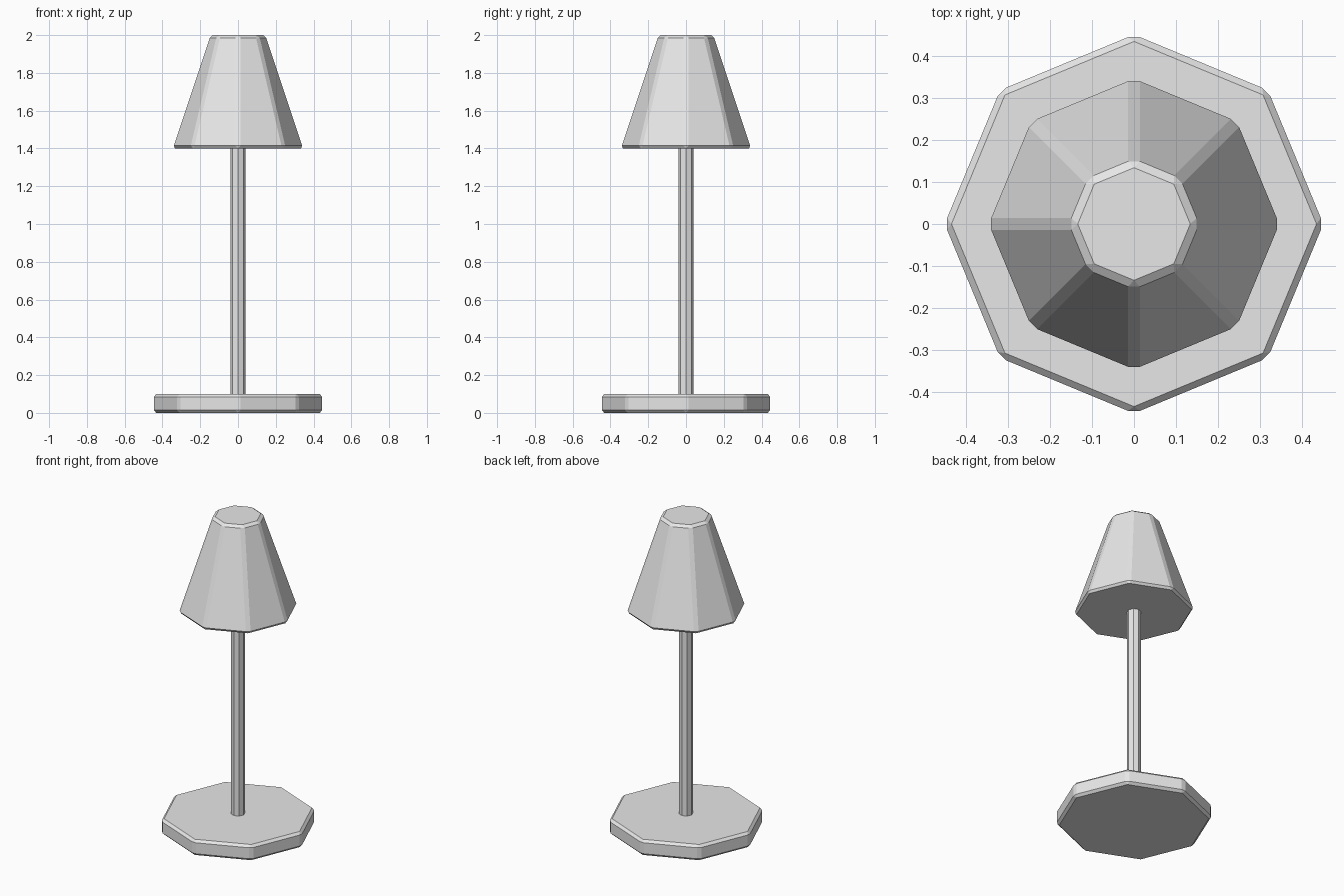
import bpy
import bmesh
from mathutils import Matrix

default = bpy.data.objects.get("Cube")
if default:
    bpy.data.objects.remove(default, do_unlink=True)

SIDES = 8
BEVEL = 0.015

# One plain grey for the whole lamp
grey = bpy.data.materials.new("light grey")
grey.use_nodes = True
colour = (0.8, 0.8, 0.8, 1)
grey.diffuse_color = colour
grey.node_tree.nodes["Principled BSDF"].inputs["Base Color"].default_value = colour


def octagon_part(name, r_bottom, r_top, z_bottom, z_top, bevel=0):
    """Eight-sided cylinder or cone, corners on the axes, with chamfered edges."""
    bm = bmesh.new()
    bmesh.ops.create_cone(
        bm, cap_ends=True, segments=SIDES, radius1=r_bottom, radius2=r_top,
        depth=z_top - z_bottom,
        matrix=Matrix.Translation((0, 0, (z_bottom + z_top) / 2)))
    if bevel:
        bmesh.ops.bevel(bm, geom=bm.edges[:], offset=bevel, segments=1,
                        affect='EDGES', clamp_overlap=True)
    mesh = bpy.data.meshes.new(name)
    bm.to_mesh(mesh)
    bm.free()
    mesh.materials.append(grey)
    obj = bpy.data.objects.new(name, mesh)
    bpy.context.collection.objects.link(obj)
    return obj


# Base, pole and shade
octagon_part("base", 0.45, 0.45, 0, 0.1, BEVEL)
octagon_part("pole", 0.04, 0.04, 0.09, 1.41)
octagon_part("shade", 0.35, 0.15, 1.4, 2.0, BEVEL)
